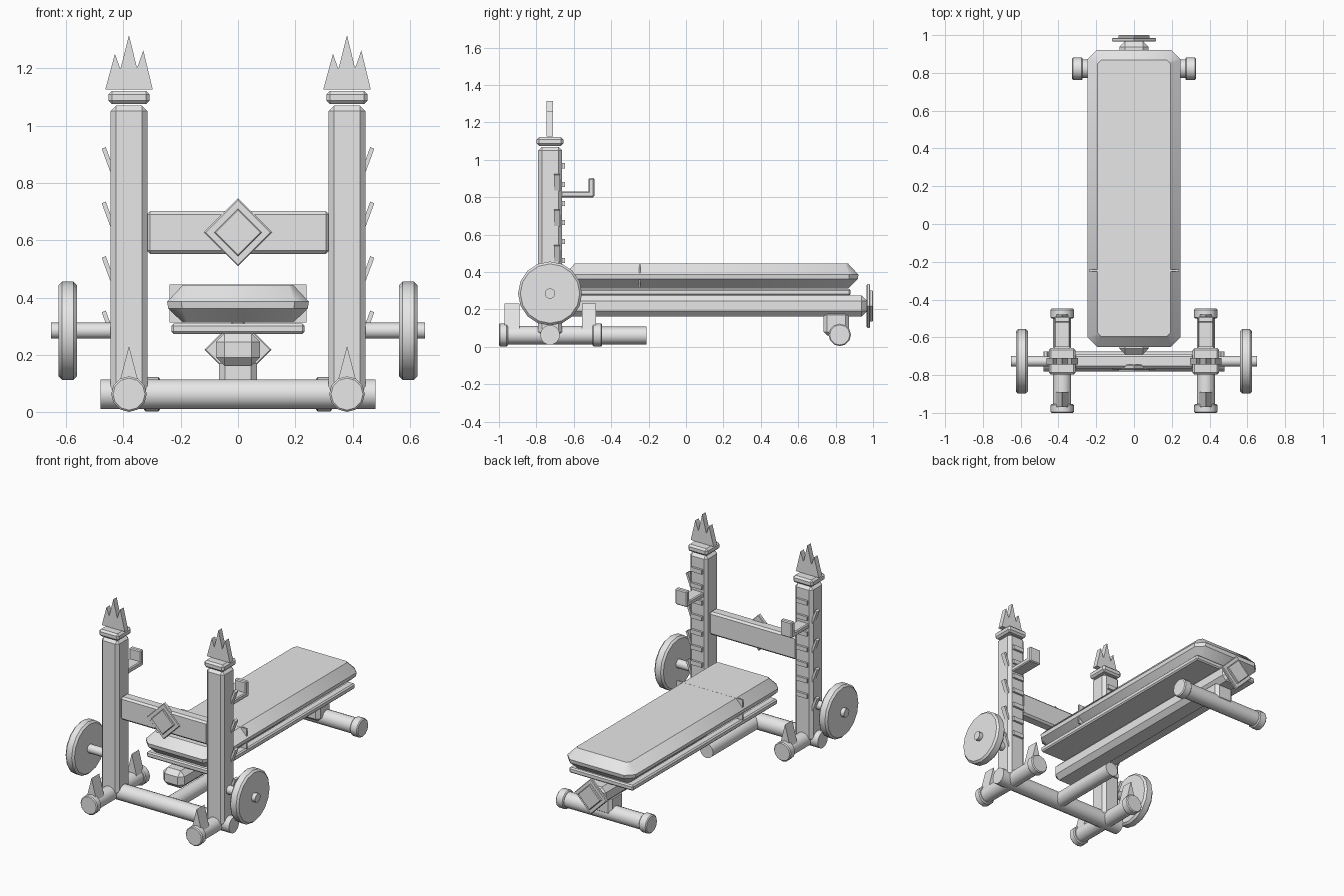
import bpy, bmesh, math
from mathutils import Matrix, Vector

if "Cube" in bpy.data.objects:
    bpy.data.objects.remove(bpy.data.objects["Cube"])

steel = bpy.data.materials.new("plain grey")
steel.diffuse_color = (0.8, 0.8, 0.8, 1)
steel.use_nodes = True
steel.node_tree.nodes["Principled BSDF"].inputs["Base Color"].default_value = steel.diffuse_color
PY = -0.727   # depth of the rack uprights
PX = 0.38     # side offset of the rack uprights


def finish(bm, name, bevel=0.0, smooth=False):
    if bevel:
        sharp = [e for e in bm.edges if e.calc_face_angle(0) > 0.8]
        bmesh.ops.bevel(bm, geom=sharp, offset=bevel, segments=1,
                        profile=0.5, affect='EDGES', clamp_overlap=True)
    bmesh.ops.recalc_face_normals(bm, faces=bm.faces)
    me = bpy.data.meshes.new(name)
    bm.to_mesh(me)
    bm.free()
    me.materials.append(steel)
    ob = bpy.data.objects.new(name, me)
    bpy.context.collection.objects.link(ob)
    if smooth:
        bpy.ops.object.select_all(action='DESELECT')
        ob.select_set(True)
        bpy.context.view_layer.objects.active = ob
        bpy.ops.object.shade_smooth_by_angle(angle=math.radians(35))
    return ob


def box(name, x, y, z, bevel=0.0):
    """Box from (min, max) ranges."""
    bm = bmesh.new()
    bmesh.ops.create_cube(bm, size=1)
    for v in bm.verts:
        v.co = Vector([(a + b) / 2 + c * (b - a) for (a, b), c in zip((x, y, z), v.co)])
    return finish(bm, name, bevel)


def rod(name, axis, start, end, centre, radius, sides=14, bevel=0.0):
    """Cylinder along x or y; centre gives the other two coordinates."""
    bm = bmesh.new()
    bmesh.ops.create_cone(bm, cap_ends=True, segments=sides, radius1=radius,
                          radius2=radius, depth=abs(end - start))
    mid = (start + end) / 2
    if axis == 'x':
        rot, loc = Matrix.Rotation(math.pi / 2, 4, 'Y'), (mid, *centre)
    else:
        rot, loc = Matrix.Rotation(math.pi / 2, 4, 'X'), (centre[0], mid, centre[1])
    bmesh.ops.transform(bm, matrix=Matrix.Translation(loc) @ rot, verts=bm.verts)
    return finish(bm, name, bevel, True)


def plate(name, profile, y0, y1, bevel=0.0):
    """Outline in x/z extruded from y0 to y1."""
    bm = bmesh.new()
    face = bm.faces.new([bm.verts.new((x, y0, z)) for x, z in profile])
    ext = bmesh.ops.extrude_face_region(bm, geom=[face])
    for v in ext['geom']:
        if isinstance(v, bmesh.types.BMVert):
            v.co.y = y1
    return finish(bm, name, bevel)


def diamond(name, z, r, y0, y1):
    return plate(name, [(0, z - r), (r, z), (0, z + r), (-r, z)], y0, y1, 0.004)


# Rack: both sides
crown = [(-.083, 1.125), (-.049, 1.25), (-.03, 1.197), (0, 1.315),
         (.028, 1.2), (.05, 1.262), (.083, 1.125)]
for s, side in ((-1, "left"), (1, "right")):
    cx = s * PX

    def span(w):
        return (cx - w, cx + w)

    box(f"{side}_post", span(.064), (-.79, -.662), (.06, 1.07), .019)
    box(f"{side}_post_cap", span(.071), (-.798, -.656), (1.075, 1.121), .012)
    plate(f"{side}_crown", [(cx + x, z) for x, z in crown], -.745, -.71)

    # Rungs on the back of the post
    for i in range(7):
        z = .36 + i * .1015
        box(f"{side}_rung_{i}", span(.04), (-.67, -.648), (z - .014, z + .014))
    # Slanted barbs on the outer face
    for i in range(4):
        z = .355 + i * .19
        plate(f"{side}_barb_{i}", [(s * x, z + d) for x, d in
              ((.475, -.006), (.461, 0), (.43, -.085), (.443, -.092))], -.705, -.675)

    # Bar hook
    box(f"{side}_hook_arm", span(.042), (-.67, -.49), (.8, .832), .006)
    box(f"{side}_hook_lip", span(.042), (-.522, -.49), (.802, .902), .006)

    # Foot with end caps and spikes
    rod(f"{side}_foot", 'y', -.99, -.455, (cx, .063), .049)
    for y0, y1 in ((-1.0, -.953), (-.5, -.448)):
        rod(f"{side}_foot_cap", 'y', y0, y1, (cx, .064), .062, 12, .006)
    for y0, y1 in ((-.97, -.89), (-.555, -.48)):
        plate(f"{side}_foot_spike", [(cx - .037, .09), (cx + .037, .09), (cx, .232)], y0, y1)

    # Weight disc on its axle
    rod(f"{side}_axle", 'x', s * .42, s * .652, (PY, .285), .028, 12)
    rod(f"{side}_disc", 'x', s * .562, s * .626, (PY, .285), .171, 16, .012)

    # Cap of the rear foot
    rod(f"{side}_rear_foot_cap", 'x', s * .272, s * .328, (.822, .064), .06, 12, .006)

# Rack cross members
rod("lower_crossbar", 'x', -.48, .48, (PY, .064), .053)
box("upper_crossbar", (-.318, .318), (-.765, -.69), (.552, .702), .012)
diamond("front_badge_frame", .628, .118, -.77, -.745)
diamond("front_badge_centre", .628, .083, -.782, -.75)

# Bench frame
rod("lower_stub_tube", 'y', -.73, -.212, (0, .061), .047)
box("spine_beam", (-.077, .077), (-.69, .968), (.162, .276), .03)
box("rear_leg", (-.066, .066), (.735, .872), (.06, .19), .02)
rod("rear_foot", 'x', -.3, .3, (.822, .064), .05)
diamond("rear_badge_frame", .219, .117, .966, .985)
diamond("rear_badge_centre", .219, .083, .97, 1.0)

# Cushion board
box("pad_board", (-.232, .232), (-.615, .88), (.274, .31), .008)

# Cushion: stacked chamfered outlines, widest at mid height
bm = bmesh.new()
rings = []
for z, inset in ((.313, .055), (.362, .004), (.386, .0), (.445, .055)):
    w, y0, y1, c = .247 - inset, -.65 + inset, .922 - inset, .05 - inset * .6
    pts = [(w, y0 + c), (w, y1 - c), (w - c, y1), (c - w, y1),
           (-w, y1 - c), (-w, y0 + c), (c - w, y0), (w - c, y0)]
    rings.append([bm.verts.new((x, y, z)) for x, y in pts])
for a, b in zip(rings, rings[1:]):
    for i in range(8):
        j = (i + 1) % 8
        bm.faces.new((a[i], a[j], b[j], b[i]))
bm.faces.new(rings[0])
bm.faces.new(rings[-1])
finish(bm, "cushion", 0, True)

# Seam divider between seat and back cushion
box("cushion_seam", (-.238, .238), (-.252, -.242), (.314, .4455))
